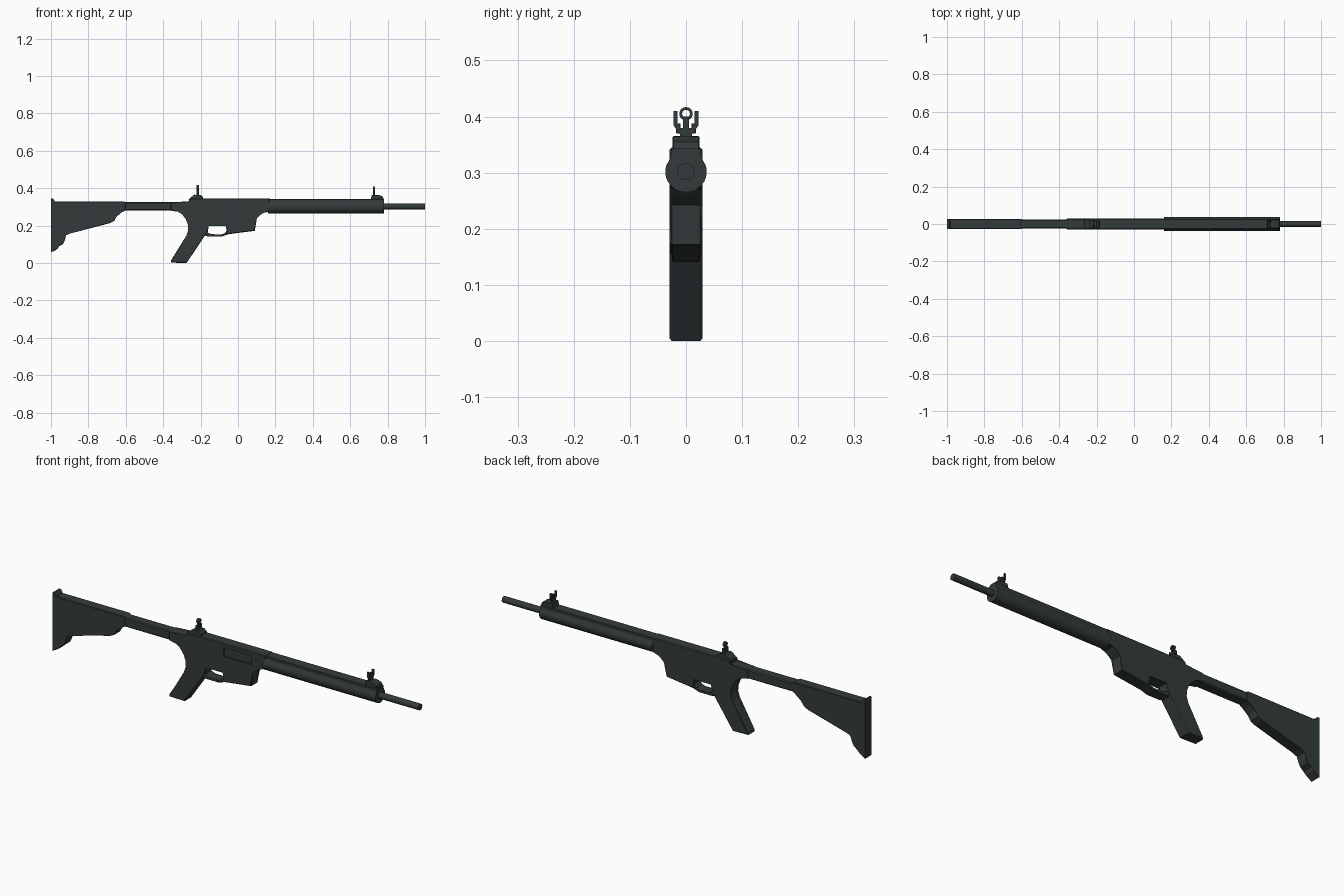
import bpy, bmesh, math
from mathutils import Matrix

if "Cube" in bpy.data.objects:
    bpy.data.objects.remove(bpy.data.objects["Cube"])

mat = bpy.data.materials.new("dark_green_grey")
mat.diffuse_color = (0.034, 0.044, 0.043, 1)
mat.use_nodes = True
mat.node_tree.nodes["Principled BSDF"].inputs["Base Color"].default_value = mat.diffuse_color


def finish(bm, name):
    bmesh.ops.recalc_face_normals(bm, faces=bm.faces)
    me = bpy.data.meshes.new(name)
    bm.to_mesh(me)
    bm.free()
    me.materials.append(mat)
    ob = bpy.data.objects.new(name, me)
    bpy.context.collection.objects.link(ob)
    return ob


def extrude_side(name, pts, half, bevel=0.0, y=0.0):
    """Side profile (x, z) extruded across y, with chamfered outline."""
    bm = bmesh.new()
    a = [bm.verts.new((x, y - half, z)) for x, z in pts]
    b = [bm.verts.new((x, y + half, z)) for x, z in pts]
    caps = [bm.faces.new(a), bm.faces.new(b[::-1])]
    n = len(pts)
    for i in range(n):
        j = (i + 1) % n
        bm.faces.new((a[j], a[i], b[i], b[j]))
    if bevel:
        edges = list({e for f in caps for e in f.edges})
        bmesh.ops.bevel(bm, geom=edges, offset=bevel, segments=1,
                        affect='EDGES', profile=0.5)
    return finish(bm, name)


def extrude_long(name, pts, x0, x1):
    """Cross-section (y, z) extruded along x."""
    bm = bmesh.new()
    a = [bm.verts.new((x0, y, z)) for y, z in pts]
    b = [bm.verts.new((x1, y, z)) for y, z in pts]
    bm.faces.new(a)
    bm.faces.new(b[::-1])
    n = len(pts)
    for i in range(n):
        j = (i + 1) % n
        bm.faces.new((a[i], a[j], b[j], b[i]))
    return finish(bm, name)


def rect(x0, x1, z0, z1):
    return [(x0, z0), (x1, z0), (x1, z1), (x0, z1)]


def circle(r, zc, n):
    return [(r * math.cos(2 * math.pi * i / n), zc + r * math.sin(2 * math.pi * i / n))
            for i in range(n)]


# receiver, grip and front housing in one silhouette
body = extrude_side("receiver_and_grip", [
    (-0.26, 0.345), (0.17, 0.345), (0.17, 0.275), (0.135, 0.272), (0.12, 0.258),
    (0.097, 0.242), (0.09, 0.172), (-0.06, 0.153), (-0.06, 0.203), (-0.16, 0.203),
    (-0.162, 0.165), (-0.18, 0.142), (-0.275, 0.0), (-0.36, 0.002), (-0.357, 0.015),
    (-0.272, 0.145), (-0.262, 0.175), (-0.264, 0.205), (-0.275, 0.235),
    (-0.295, 0.262), (-0.32, 0.278), (-0.36, 0.28), (-0.36, 0.325), (-0.26, 0.325)],
    0.029, 0.004)

# side opening recess
cutter = extrude_side("opening_cutter", rect(-0.06, 0.095, 0.28, 0.325), 0.02, 0, -0.041)
cutter.hide_render = True
cutter.hide_viewport = True
mod = body.modifiers.new("opening", 'BOOLEAN')
mod.object = cutter
mod.operation = 'DIFFERENCE'
mod.solver = 'EXACT'

# guard loop below the opening
extrude_side("finger_guard", [
    (-0.185, 0.15), (-0.16, 0.141), (-0.09, 0.141), (-0.05, 0.154), (-0.05, 0.18),
    (-0.061, 0.172), (-0.072, 0.156), (-0.09, 0.151), (-0.14, 0.152),
    (-0.158, 0.16), (-0.175, 0.17)], 0.025, 0.002)

# stock, its tube and the butt plate
extrude_side("stock_tube", rect(-0.64, -0.34, 0.28, 0.325), 0.025, 0.005)
extrude_side("stock", [
    (-0.99, 0.33), (-0.61, 0.33), (-0.6, 0.324), (-0.6, 0.282), (-0.625, 0.272),
    (-0.652, 0.25), (-0.662, 0.225), (-0.685, 0.213), (-0.9, 0.16), (-0.922, 0.15),
    (-0.926, 0.12), (-0.937, 0.1), (-0.958, 0.092), (-0.966, 0.075), (-0.99, 0.06)],
    0.026, 0.003)
extrude_side("butt_plate", [
    (-1, 0.345), (-0.99, 0.345), (-0.98, 0.333), (-0.98, 0.07), (-1, 0.055)], 0.026)

# handguard: round below, faceted shoulders and flat top
arc = [(0.037 * math.cos(t), 0.302 + 0.037 * math.sin(t))
       for t in [math.radians(-195 + 210 * i / 20) for i in range(21)]]
guard = extrude_long("handguard", arc + [(0.027, 0.328), (0.027, 0.34), (0.024, 0.343),
                                         (-0.024, 0.343), (-0.027, 0.34), (-0.027, 0.328)],
                     0.16, 0.78)
barrel = extrude_long("barrel", circle(0.0155, 0.302, 24), 0.76, 1.0)
for ob in (guard, barrel):
    bpy.context.view_layer.objects.active = ob
    ob.select_set(True)
bpy.ops.object.shade_smooth_by_angle(angle=math.radians(25))

# sight bases
extrude_side("rear_sight_base", [
    (-0.265, 0.34), (-0.185, 0.34), (-0.187, 0.353), (-0.2, 0.364),
    (-0.235, 0.365), (-0.25, 0.352)], 0.024, 0.002)
extrude_side("front_sight_base", [
    (0.71, 0.34), (0.778, 0.34), (0.775, 0.355), (0.752, 0.364), (0.716, 0.364)],
    0.024, 0.002)

# upright posts and paired wings
for tag, x, t in (("rear", -0.215, 0.006), ("front", 0.728, 0.005)):
    top = 0.395 if tag == "rear" else 0.4
    extrude_side(tag + "_sight_post", rect(x - t, x + t, 0.36, top), 0.005)
    extrude_side(tag + "_sight_foot", rect(x - t, x + t, 0.36, 0.38), 0.011)
wing = [(0.008, 0.364), (0.022, 0.384), (0.022, 0.41), (0.015, 0.41),
        (0.015, 0.388), (0.008, 0.378)]
for side, s in (("left", 1), ("right", -1)):
    extrude_long("front_sight_wing_" + side, [(s * y, z) for y, z in wing], 0.723, 0.733)
    extrude_side("rear_sight_knob_" + side, rect(-0.222, -0.208, 0.37, 0.388),
                 0.004, 0.001, s * 0.014)

# rear sight ring
bm = bmesh.new()
outer, inner = circle(0.012, 0.405, 16), circle(0.007, 0.405, 16)
rings = [[bm.verts.new((x, y, z)) for y, z in c]
         for x, c in ((-0.221, outer), (-0.209, outer), (-0.209, inner), (-0.221, inner))]
for k in range(4):
    p, q = rings[k], rings[(k + 1) % 4]
    for i in range(16):
        j = (i + 1) % 16
        bm.faces.new((p[i], p[j], q[j], q[i]))
finish(bm, "rear_sight_ring")
